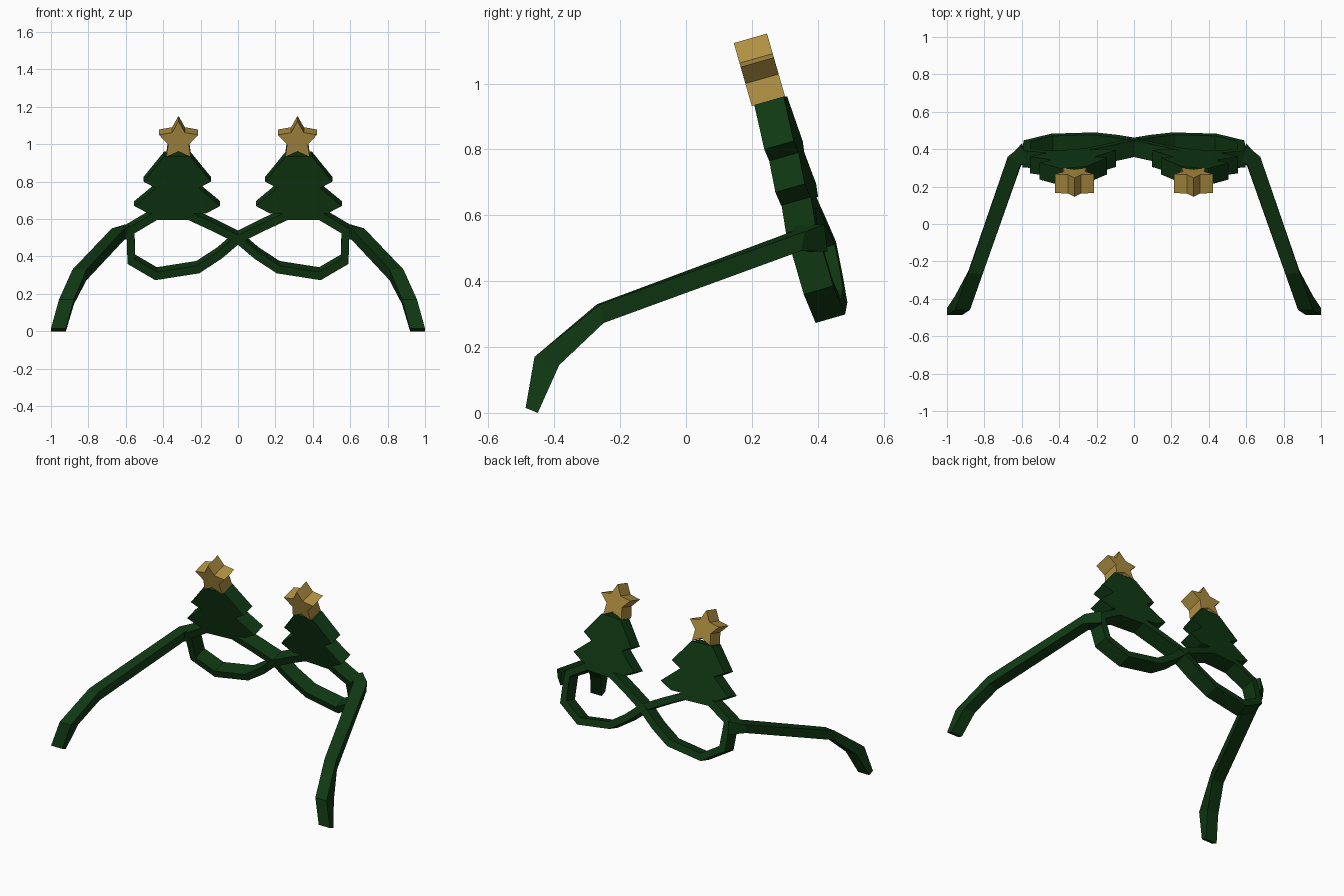
import bpy, bmesh
from math import sin, cos, tan, pi, radians
from mathutils import Vector

cube = bpy.data.objects.get("Cube")
if cube:
    bpy.data.objects.remove(cube, do_unlink=True)

TILT = radians(16)  # lean of the whole front towards the wearer


def material(name, rgb):
    m = bpy.data.materials.new(name)
    m.use_nodes = True
    m.diffuse_color = (*rgb, 1)
    bsdf = next(n for n in m.node_tree.nodes if n.type == "BSDF_PRINCIPLED")
    bsdf.inputs["Base Color"].default_value = (*rgb, 1)
    bsdf.inputs["Roughness"].default_value = 0.8
    return m


green = material("dark green", (0.005, 0.04, 0.0065))
gold = material("gold", (0.434, 0.279, 0.055))


def build(name, rings, mat, side, closed=False):
    """Join equal rings of points into a skin, capped unless closed."""
    bm = bmesh.new()
    loops = [[bm.verts.new((p[0] * side, p[1], p[2])) for p in r] for r in rings]
    pairs = list(zip(loops, loops[1:]))
    if closed:
        pairs.append((loops[-1], loops[0]))
    else:
        bm.faces.new(loops[0])
        bm.faces.new(loops[-1])
    n = len(loops[0])
    for a, b in pairs:
        for i in range(n):
            j = (i + 1) % n
            bm.faces.new((a[i], a[j], b[j], b[i]))
    bmesh.ops.recalc_face_normals(bm, faces=bm.faces)
    me = bpy.data.meshes.new(name)
    bm.to_mesh(me)
    bm.free()
    me.materials.append(mat)
    ob = bpy.data.objects.new(name, me)
    bpy.context.collection.objects.link(ob)
    return ob


def on_front(x, z, depth, base=0.505, yaw=0.075):
    """Point on the leaning front, pushed forward by depth."""
    y = base - yaw * x - tan(TILT) * z
    return (x, y + depth * cos(TILT), z + depth * sin(TILT))


def offset(path, d):
    """Mitred offset of a closed path."""
    out = []
    for i, p in enumerate(path):
        a = (p - path[i - 1]).normalized()
        b = (path[(i + 1) % len(path)] - p).normalized()
        na, nb = Vector((a.y, -a.x)), Vector((b.y, -b.x))
        m = (na + nb).normalized()
        out.append(p + m * d / m.dot(na))
    return out


# Lens loop centre line, from the nose around the bottom
lens = [Vector(p) for p in (
    (0, 0.49), (0.1, 0.405), (0.215, 0.33), (0.438, 0.295), (0.57, 0.372),
    (0.575, 0.535), (0.44, 0.615), (0.26, 0.615), (0.13, 0.555))]

# Half outline of a tree: distance from trunk line, height
tree_half = ((0.07, 0.935), (0.18, 0.80), (0.115, 0.765),
             (0.23, 0.67), (0.155, 0.63))

# Temple sections: inner x, outer x, upper y z, lower y z, outer shift in y
temple = ((0.565, 0.6, 0.335, 0.572, 0.345, 0.49, 0.085),
          (0.605, 0.675, 0.32, 0.55, 0.31, 0.492, 0.04),
          (0.81, 0.885, -0.27, 0.33, -0.26, 0.273, 0.01),
          (0.877, 0.957, -0.46, 0.17, -0.385, 0.145, 0),
          (0.92, 1.0, -0.487, 0.015, -0.45, 0, 0))

FRAME_DEPTH, STAR_DEPTH, BAR = 0.093, 0.105, 0.021

for side, word in ((1, "left"), (-1, "right")):
    # Lens frame
    rings = []
    for o, i in zip(offset(lens, BAR), offset(lens, -BAR)):
        rings.append([on_front(*o, 0), on_front(*o, FRAME_DEPTH),
                      on_front(*i, FRAME_DEPTH), on_front(*i, 0)])
    build(word + "_lens_frame", rings, green, side, closed=True)

    # Tree
    outline = [(0.325 + x, z) for x, z in tree_half]
    outline += [(0.325 - x, z) for x, z in reversed(tree_half)]
    build(word + "_tree", [[on_front(x, z, d) for x, z in outline]
                           for d in (0, FRAME_DEPTH)], green, side)

    # Star on the tree top
    star = []
    for k in range(10):
        r = 0.058 if k % 2 else 0.11
        a = k * pi / 5
        star.append((0.318 + r * sin(a), 1.017 + r * cos(a) * cos(TILT)))
    build(word + "_star", [[on_front(x, z, d, 0.467, 0) for x, z in star]
                           for d in (0, STAR_DEPTH)], gold, side)

    # Temple arm
    rings = [[(xi, yu, zu), (xo, yu + s, zu), (xo, yl + s, zl), (xi, yl, zl)]
             for xi, xo, yu, zu, yl, zl, s in temple]
    build(word + "_temple", rings, green, side)
